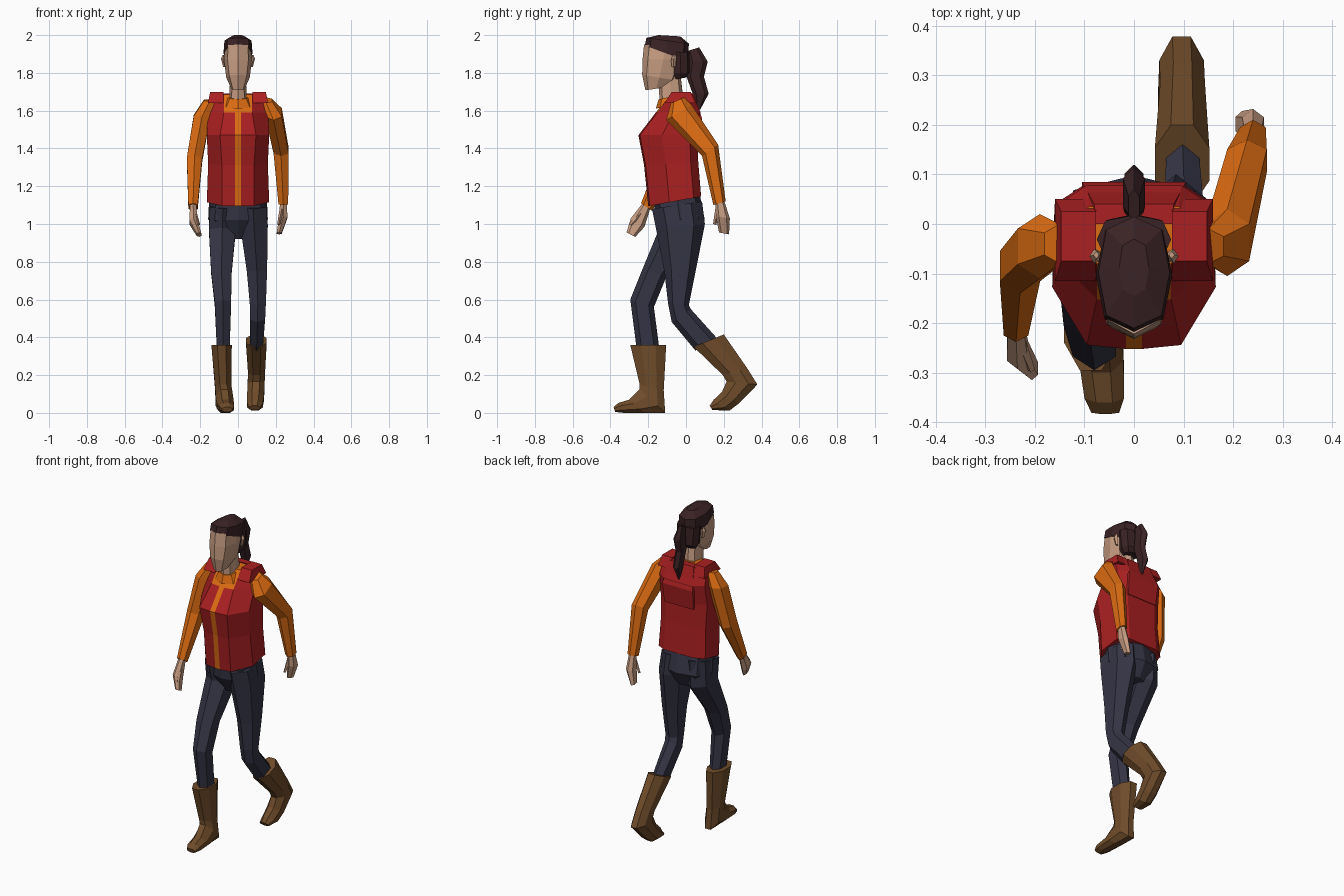
import bpy, bmesh, math


def mat(name, r, g, b):
    m = bpy.data.materials.new(name)
    m.diffuse_color = (r, g, b, 1)
    return m


SKIN = mat("skin", .58, .34, .225)
RED = mat("vest_red", .40, .014, .015)
ORANGE = mat("shirt_orange", .72, .15, .006)
NAVY = mat("trouser_navy", .035, .035, .06)
BROWN = mat("boot_brown", .16, .072, .023)
HAIR = mat("hair_dark", .042, .016, .018)


def skin_rings(name, rings, mats, rule=None):
    """Bridge rings of points into a closed flat-shaded mesh."""
    bm = bmesh.new()
    rv = [[bm.verts.new(p) for p in r] for r in rings]
    n = len(rv[0])
    for a, b in zip(rv, rv[1:]):
        for i in range(n):
            j = (i + 1) % n
            bm.faces.new((a[i], a[j], b[j], b[i]))
    bm.faces.new(rv[0])
    bm.faces.new(rv[-1])
    bmesh.ops.recalc_face_normals(bm, faces=bm.faces)
    if rule:
        for f in bm.faces:
            f.material_index = rule(f.calc_center_median(), f.normal)
    me = bpy.data.meshes.new(name)
    bm.to_mesh(me)
    bm.free()
    for m in mats:
        me.materials.append(m)
    ob = bpy.data.objects.new(name, me)
    bpy.context.collection.objects.link(ob)
    return ob


def limb(name, m, secs, n=6, flat=False, p=.85):
    """Loft sections (x, front y, front z, back y, back z, half width)."""
    off = math.pi / n if flat else 0
    k = 1 / math.cos(off)
    if flat:
        p = 1

    def pw(v):
        return math.copysign(abs(v) ** p, v) if abs(v) > 1e-6 else 0

    rings = []
    for x, yf, zf, yb, zb, w in secs:
        ring = []
        for i in range(n):
            a = 2 * math.pi * i / n + off
            c, s = pw(math.cos(a)) * k, pw(math.sin(a)) * k
            ring.append((x + w * s, (yf + yb) / 2 + c * (yf - yb) / 2,
                         (zf + zb) / 2 + c * (zf - zb) / 2))
        rings.append(ring)
    return skin_rings(name, rings, [m])


# Vest with open front showing the shirt: z, half width, front, back, slope
def torso_ring(z, w, f, b, slope, neck):
    half = [(.016, f), (neck, f + .008), (w, f + (b - f) * .4),
            (w * .97, b - .04), (w * .6, b)]
    pts = half + [(-x, y) for x, y in reversed(half)]
    return [(x, y, z + slope * (y + .06)) for x, y in pts]


def vest_rule(c, n):
    if c.y < -.08 and n.y < -.2 and abs(c.x) < .01:
        return 1
    if c.z > 1.61 and abs(c.x) < .07 and (n.y < -.2 or n.z > .8):
        return 1
    return 0


skin_rings("vest", [
    torso_ring(1.12, .165, -.20, .08, .18, .085),
    torso_ring(1.32, .158, -.222, .065, .05, .085),
    torso_ring(1.47, .165, -.252, .06, 0, .095),
    torso_ring(1.59, .16, -.16, .078, 0, .075),
    torso_ring(1.685, .15, -.088, .035, 0, .075)], [RED, ORANGE], vest_rule)

# Raised back flap and shoulder straps of the vest
limb("vest_back_flap", RED, [
    (0, 0, 1.69, .04, 1.69, .08), (0, .02, 1.6, .085, 1.56, .105),
    (0, .03, 1.46, .07, 1.44, .10)], n=4, flat=True)
for side, s in (("left", 1), ("right", -1)):
    limb("shoulder_strap_" + side, RED, [
        (s * .118, -.115, 1.64, .05, 1.64, .041),
        (s * .112, -.075, 1.70, .025, 1.70, .035)], n=4, flat=True)

# Shirt collar and neck
limb("shirt_collar", ORANGE, [(0, -.16, 1.61, .02, 1.66, .085),
                              (0, -.145, 1.66, -.005, 1.69, .058)], n=8)
limb("neck", SKIN, [(0, -.14, 1.64, -.015, 1.67, .046),
                    (0, -.145, 1.77, -.03, 1.80, .042)], n=8)

# Head, ears
limb("head", SKIN, [
    (0, -.215, 1.708, -.10, 1.725, .036),
    (0, -.232, 1.79, -.05, 1.76, .062),
    (0, -.230, 1.87, -.01, 1.87, .074),
    (0, -.222, 1.95, 0, 1.93, .071)], n=8)
for side, s in (("left", 1), ("right", -1)):
    limb("ear_" + side, SKIN, [
        (s * .07, -.075, 1.83, -.055, 1.83, .008),
        (s * .08, -.08, 1.87, -.05, 1.88, .010),
        (s * .076, -.07, 1.895, -.055, 1.895, .006)], n=4)

# Hair: cap, back of head and ponytail
limb("hair_cap", HAIR, [
    (0, -.218, 1.945, .012, 1.86, .077),
    (0, -.210, 1.985, .015, 1.955, .072),
    (0, -.145, 2.0, -.03, 1.993, .03)], n=8, p=.75)
limb("hair_back", HAIR, [
    (0, -.06, 1.765, 0, 1.775, .045),
    (0, -.075, 1.80, .02, 1.80, .066),
    (0, -.08, 1.91, .018, 1.91, .075)], n=8, p=.75)
limb("ponytail", HAIR, [
    (0, .005, 1.915, .07, 1.935, .012),
    (0, .012, 1.86, .115, 1.86, .025),
    (0, .003, 1.78, .095, 1.78, .022),
    (0, .035, 1.69, .12, 1.69, .022),
    (0, .058, 1.605, .075, 1.605, .004)], n=6)

# Arms: the left one swings back, the right one forward
limb("arm_left", ORANGE, [
    (.150, -.08, 1.64, -.01, 1.67, .035),
    (.188, -.105, 1.55, .03, 1.63, .050),
    (.228, .085, 1.36, .17, 1.42, .045),
    (.240, .145, 1.10, .21, 1.12, .029)])
limb("arm_right", ORANGE, [
    (-.150, -.08, 1.65, 0, 1.66, .035),
    (-.190, -.11, 1.57, .02, 1.58, .050),
    (-.230, -.14, 1.36, -.03, 1.32, .046),
    (-.238, -.238, 1.11, -.18, 1.07, .028)])

# Hands with thumbs
limb("hand_left", SKIN, [
    (.240, .155, 1.13, .20, 1.13, .019), (.240, .158, 1.04, .232, 1.03, .025),
    (.218, .175, .955, .228, .945, .015)])
limb("thumb_left", SKIN, [
    (.232, .155, 1.08, .185, 1.08, .012), (.215, .143, 1.0, .16, .995, .008)], n=4)
limb("hand_right", SKIN, [
    (-.238, -.23, 1.11, -.19, 1.08, .019), (-.235, -.292, 1.03, -.22, .985, .024),
    (-.206, -.315, .955, -.268, .932, .014)])
limb("thumb_right", SKIN, [
    (-.23, -.25, 1.07, -.22, 1.05, .012), (-.208, -.30, 1.0, -.285, .99, .008)], n=4)

# Trousers: pelvis and legs
limb("pelvis", NAVY, [
    (0, -.17, 1.13, .07, 1.17, .152), (0, -.16, 1.02, .098, 1.03, .158),
    (0, -.10, .92, .05, .94, .055)], n=8, p=.75)
limb("leg_left", NAVY, [
    (.080, -.18, 1.08, .085, 1.12, .078), (.085, -.16, .98, .10, 1.0, .082),
    (.100, -.115, .75, .055, .77, .061), (.105, -.095, .58, .015, .57, .048),
    (.103, -.075, .48, .025, .55, .046), (.098, .05, .33, .16, .40, .038)])
limb("leg_right", NAVY, [
    (-.080, -.17, 1.08, .08, 1.12, .078), (-.083, -.14, .98, .07, .95, .080),
    (-.088, -.235, .75, -.10, .73, .061), (-.080, -.295, .60, -.17, .56, .049),
    (-.078, -.26, .33, -.14, .33, .038)])

# Boots: front one planted, rear one pushing off its toe
limb("boot_right", BROWN, [
    (-.087, -.295, .36, -.105, .36, .054),
    (-.078, -.245, .15, -.118, .12, .044),
    (-.072, -.245, .125, -.11, 0, .046),
    (-.066, -.30, .07, -.22, 0, .045),
    (-.060, -.36, .052, -.33, 0, .040),
    (-.058, -.383, .03, -.375, .005, .028)], n=8, flat=True)
limb("boot_left", BROWN, [
    (.097, .04, .35, .20, .415, .055),
    (.098, .195, .20, .325, .235, .045),
    (.096, .215, .165, .378, .15, .045),
    (.093, .19, .11, .28, .05, .045),
    (.090, .145, .068, .23, .012, .041),
    (.088, .125, .038, .14, .015, .030)], n=8, flat=True)
